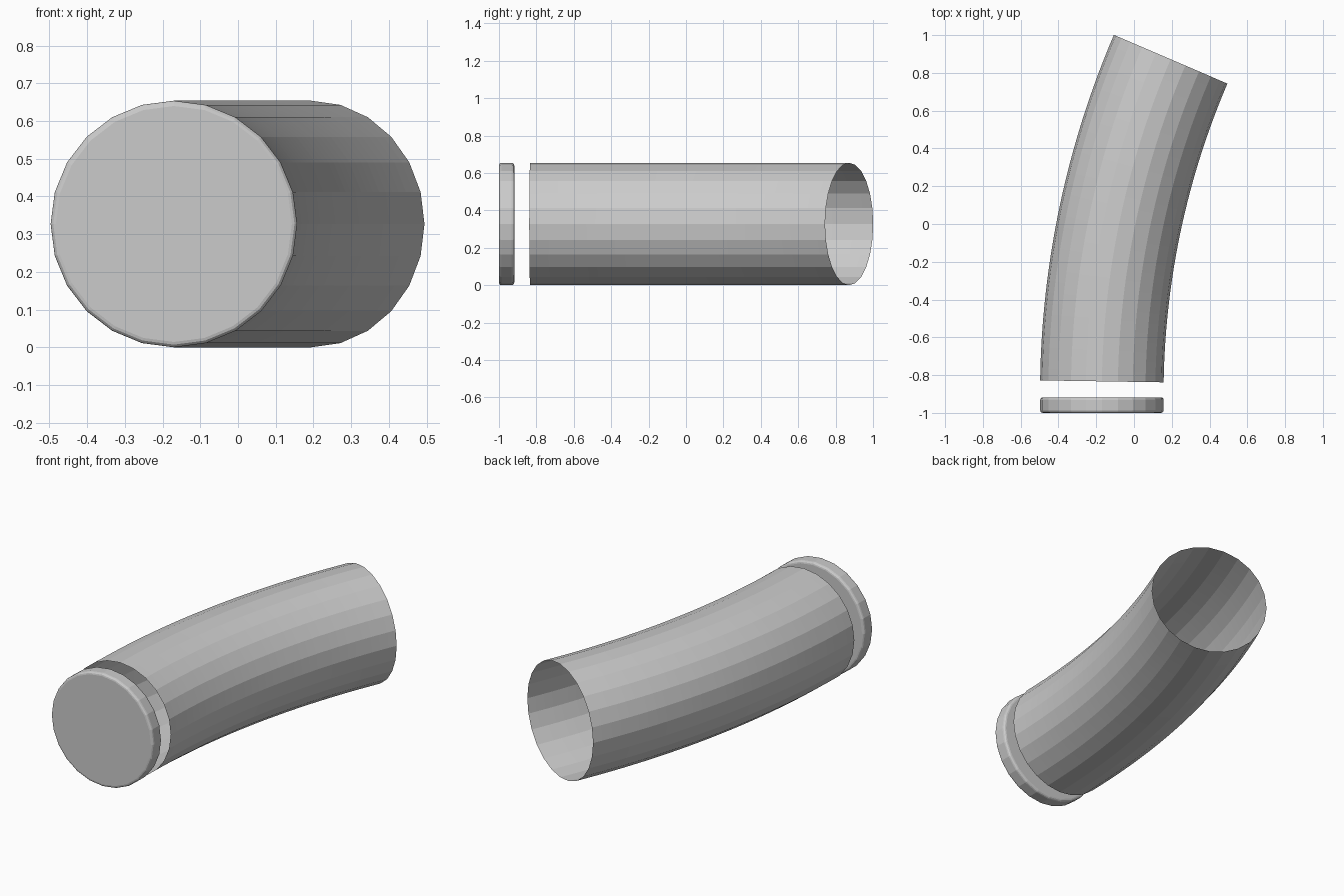
import bpy, bmesh
from math import sin, cos, radians, pi

cube = bpy.data.objects.get("Cube")
if cube:
    bpy.data.objects.remove(cube, do_unlink=True)

SIDES, RADIUS, RINGS = 24, 0.327, 32
CX, CZ = -0.17, 0.327

grey = bpy.data.materials.new("light grey")
grey.use_nodes = True
colour = (0.6, 0.6, 0.6, 1)
grey.diffuse_color = colour
grey.node_tree.nodes["Principled BSDF"].inputs["Base Color"].default_value = colour


def ring(bm, x, y, heading, r):
    """Circle of vertices facing along a heading in the ground plane."""
    verts = []
    for i in range(SIDES):
        a = 2 * pi * i / SIDES
        side = r * sin(a)
        verts.append(bm.verts.new((x + side * cos(heading),
                                   y - side * sin(heading), CZ + r * cos(a))))
    return verts


def bridge(bm, a, b):
    for i in range(SIDES):
        j = (i + 1) % SIDES
        bm.faces.new((a[i], a[j], b[j], b[i]))


def finish(bm, name):
    bmesh.ops.recalc_face_normals(bm, faces=bm.faces)
    mesh = bpy.data.meshes.new(name)
    bm.to_mesh(mesh)
    bm.free()
    mesh.materials.append(grey)
    obj = bpy.data.objects.new(name, mesh)
    bpy.context.collection.objects.link(obj)
    return obj


# Curved tube, a thin shell open at both ends, swept along an arc
bm = bmesh.new()
bend, start, end = 4.508, radians(0.9), radians(23.2)
ox, oy = CX + bend * cos(start), -0.833 - bend * sin(start)
rings = []
for k in range(RINGS + 1):
    h = start + (end - start) * k / RINGS
    rings.append(ring(bm, ox - bend * cos(h), oy + bend * sin(h), h, RADIUS))
for a, b in zip(rings, rings[1:]):
    bridge(bm, a, b)
finish(bm, "curved_tube")

# Separate end cap with rounded rims
bm = bmesh.new()
front = ring(bm, CX, -1.0, 0, RADIUS)
back = ring(bm, CX, -0.918, 0, RADIUS)
bridge(bm, front, back)
bm.faces.new(front)
bm.faces.new(back)
rims = [e for e in bm.edges if abs(e.verts[0].co.y - e.verts[1].co.y) < 0.001]
bmesh.ops.bevel(bm, geom=rims, offset=0.014, segments=3, profile=0.5, affect='EDGES')
finish(bm, "end_cap")
